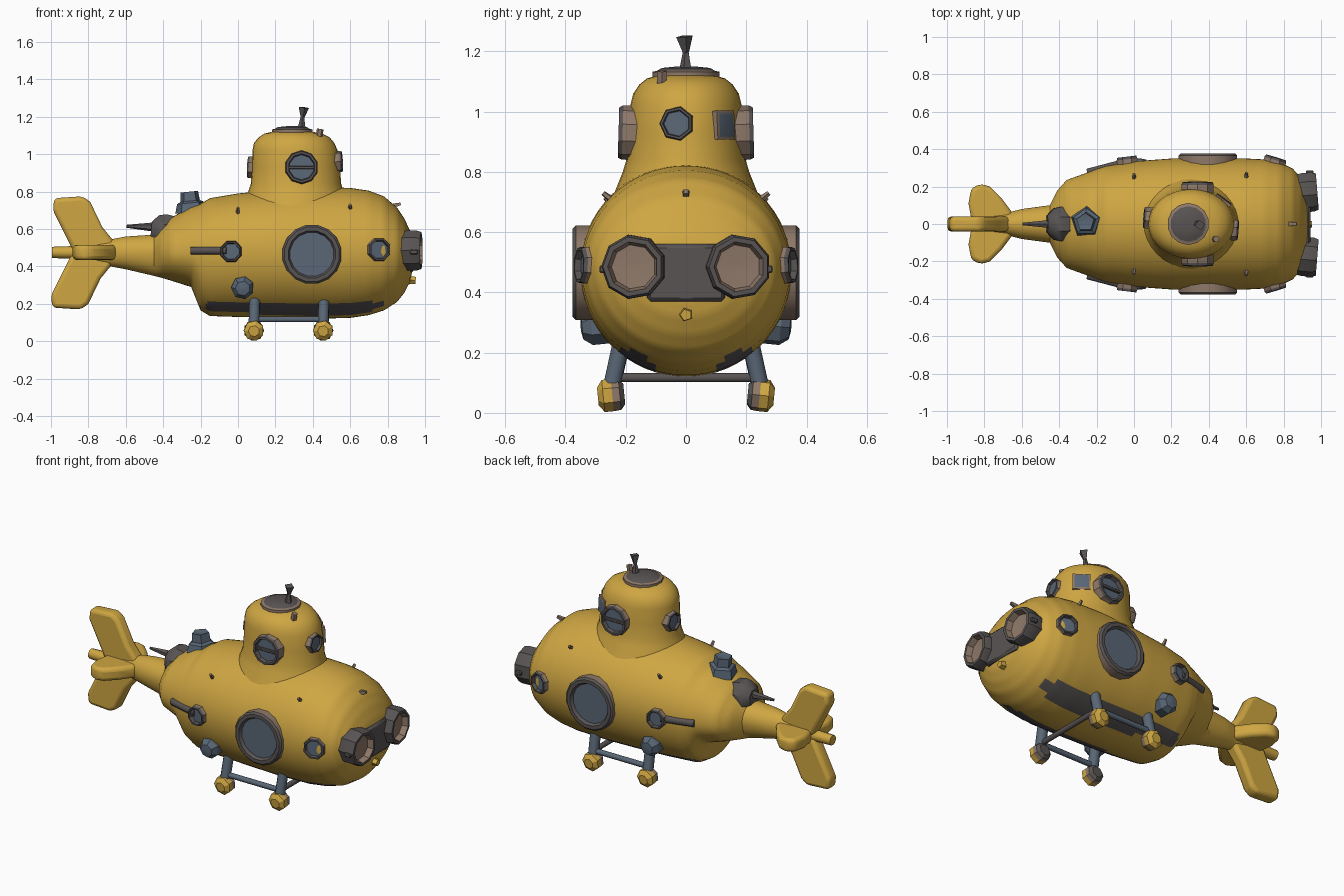
import bpy, bmesh, math
from mathutils import Vector

cube = bpy.data.objects.get("Cube")
if cube:
    bpy.data.objects.remove(cube, do_unlink=True)


def material(name, r, g, b):
    m = bpy.data.materials.new(name)
    m.use_nodes = True
    m.diffuse_color = (r, g, b, 1)
    m.node_tree.nodes["Principled BSDF"].inputs["Base Color"].default_value = (r, g, b, 1)
    return m


MATS = [material("yellow paint", 0.62, 0.38, 0.055), material("dark metal", 0.10, 0.088, 0.088),
        material("blue grey glass", 0.10, 0.135, 0.18), material("worn brown", 0.27, 0.19, 0.14)]
YELLOW, DARK, BLUE, BROWN = range(4)


def finish(name, bm, angle=35):
    bmesh.ops.recalc_face_normals(bm, faces=bm.faces)
    mesh = bpy.data.meshes.new(name)
    bm.to_mesh(mesh)
    bm.free()
    for m in MATS:
        mesh.materials.append(m)
    ob = bpy.data.objects.new(name, mesh)
    bpy.context.collection.objects.link(ob)
    bpy.ops.object.select_all(action='DESELECT')
    ob.select_set(True)
    bpy.context.view_layer.objects.active = ob
    bpy.ops.object.shade_smooth_by_angle(angle=math.radians(angle))
    return ob


def loft(name, rings, mats=None, angle=35, rule=None):
    """Skin closed rings of points and cap both ends; mats gives one colour per band."""
    bm = bmesh.new()
    rows = [[bm.verts.new(p) for p in ring] for ring in rings]
    n = len(rows[0])
    mats = mats or [YELLOW] * (len(rows) - 1)
    for a, b, mat in zip(rows, rows[1:], mats):
        for i in range(n):
            j = (i + 1) % n
            bm.faces.new((a[i], a[j], b[j], b[i])).material_index = mat
    bm.faces.new(rows[0]).material_index = mats[0]
    bm.faces.new(rows[-1]).material_index = mats[-1]
    if rule:
        for f in bm.faces:
            f.material_index = rule(f.calc_center_median())
    return finish(name, bm, angle)


def turned(name, pos, normal, profile, mats, sides=12, angle=35):
    """Revolve (radius, height) pairs around a direction."""
    q = Vector(normal).to_track_quat('Z', 'Y')
    rings = []
    for r, h in profile:
        ring = []
        for i in range(sides):
            t = math.tau * (i + 0.5) / sides
            ring.append(Vector(pos) + q @ Vector((r * math.cos(t), r * math.sin(t), h)))
        rings.append(ring)
    return loft(name, rings, mats, angle)


def rod(name, a, b, r, r2=None, mat=BLUE, sides=8):
    d = Vector(b) - Vector(a)
    return turned(name, a, d, [(r, 0), (r2 or r, d.length)], [mat], sides, 50)


def porthole(name, pos, normal, r, depth, back=0.06, glass=BLUE, sides=12):
    profile = [(r, -back), (r, depth * 0.6), (r * 0.93, depth), (r * 0.8, depth),
               (r * 0.74, depth * 0.35), (0.004, depth * 0.35)]
    return turned(name, pos, normal, profile, [BROWN, DARK, DARK, DARK, glass], sides, 25)


def box(name, lo, hi, mat, bevel=0.01):
    bm = bmesh.new()
    bmesh.ops.create_cube(bm, size=1)
    for v in bm.verts:
        v.co = [(l + h) / 2 + c * (h - l) for l, h, c in zip(lo, hi, v.co)]
    for f in bm.faces:
        f.material_index = mat
    ob = finish(name, bm)
    mod = ob.modifiers.new("bevel", 'BEVEL')
    mod.width = bevel
    return ob


def fin(name, outline, place):
    """Thick plate with rounded edges; place maps (u, v, thickness) to space."""
    rings = [[place(u, v, t) for u, v in outline] for t in (-0.04, 0.04)]
    ob = loft(name, rings, angle=60)
    mod = ob.modifiers.new("bevel", 'BEVEL')
    mod.width, mod.segments = 0.022, 3
    return ob


# Hull: x, half width, bottom, top
ZC = 0.475
stations = [(-0.89, 0.03, 0.44, 0.51), (-0.80, 0.05, 0.42, 0.53), (-0.68, 0.06, 0.40, 0.545),
            (-0.60, 0.08, 0.385, 0.56), (-0.45, 0.10, 0.35, 0.57), (-0.41, 0.18, 0.34, 0.61),
            (-0.36, 0.235, 0.325, 0.66), (-0.25, 0.275, 0.29, 0.72), (-0.20, 0.295, 0.165, 0.735),
            (-0.15, 0.31, 0.135, 0.765), (0.0, 0.335, 0.13, 0.79), (0.2, 0.35, 0.125, 0.81),
            (0.4, 0.352, 0.12, 0.825), (0.6, 0.35, 0.125, 0.82), (0.7, 0.345, 0.14, 0.805),
            (0.78, 0.33, 0.165, 0.775), (0.85, 0.295, 0.21, 0.715), (0.89, 0.25, 0.26, 0.655),
            (0.92, 0.19, 0.32, 0.59), (0.935, 0.11, 0.39, 0.54)]
rings, STEPS, SIDES = [], 4, 64
for a, b in zip(stations, stations[1:]):
    for k in range(STEPS):
        x, w, lo, hi = [p + (q - p) * k / STEPS for p, q in zip(a, b)]
        ring = []
        for i in range(SIDES):
            t = math.tau * i / SIDES
            s = math.sin(t)
            ring.append((x, w * math.cos(t), ZC + s * (hi - ZC if s > 0 else ZC - lo)))
        rings.append(ring)


def hull_paint(c):
    # dark bands low on both sides
    return DARK if -0.18 < c.x < 0.77 and c.z < 0.21 and abs(c.y) > 0.115 else YELLOW


loft("hull", rings, rule=hull_paint, angle=45)

# Tower: z, centre x, half length, half width
tower = [(0.70, 0.31, 0.29, 0.25), (0.80, 0.31, 0.255, 0.21), (0.84, 0.31, 0.242, 0.198),
         (0.93, 0.31, 0.235, 0.19), (1.02, 0.305, 0.228, 0.185), (1.06, 0.30, 0.215, 0.175),
         (1.09, 0.30, 0.19, 0.155), (1.11, 0.295, 0.155, 0.13), (1.122, 0.29, 0.10, 0.09)]
loft("tower", [[(cx + rx * math.cos(math.tau * i / 32), ry * math.sin(math.tau * i / 32), z)
                for i in range(32)] for z, cx, rx, ry in tower], angle=50)

# Hatch and periscope
turned("hatch", (0.29, 0, 1.10), (0, 0, 1),
       [(0.112, 0), (0.112, 0.032), (0.095, 0.036), (0.08, 0.045), (0.03, 0.05)],
       [BROWN, BROWN, DARK, DARK], 14)
rod("antenna_stem", (0.34, 0, 1.14), (0.345, 0, 1.21), 0.022, 0.008, DARK, 5)
rod("antenna_tip", (0.345, 0, 1.195), (0.352, -0.005, 1.25), 0.01, 0.028, DARK, 4)
rod("hatch_hinge", (0.43, -0.08, 1.08), (0.44, -0.08, 1.135), 0.018, mat=BROWN, sides=6)

# Tower windows
porthole("tower_front_window", (0.535, -0.03, 0.96), (1, -0.08, 0.05), 0.058, 0.022, 0.04, sides=7)
porthole("tower_rear_window", (0.077, 0.03, 0.93), (-1, 0.08, 0.05), 0.06, 0.025, 0.04, sides=7)
box_window = turned("tower_corner_window", (0.478, 0.128, 0.955), (0.6, 0.8, 0.05),
                    [(0.068, -0.02), (0.068, 0.006), (0.055, 0.009), (0.004, 0.009)],
                    [BROWN, BROWN, BLUE], 4)

# Front goggles and the bridge between them
box("goggle_bridge", (0.80, -0.13, 0.37), (0.944, 0.13, 0.56), DARK, 0.012)

for s, side in ((1, "left"), (-1, "right")):
    turned(side + "_goggle", (0.925, s * 0.172, 0.485), (1, s * 0.08, 0),
           [(0.095, -0.10), (0.108, -0.02), (0.108, 0.03), (0.10, 0.055), (0.084, 0.055),
            (0.074, 0.02), (0.004, 0.015)],
           [DARK, DARK, DARK, DARK, BROWN, BROWN], 9, 25)
    box(side + "_goggle_lug", (0.92, s * 0.275 - 0.012, 0.465), (0.96, s * 0.275 + 0.012, 0.49), DARK, 0.004)

    # Side portholes
    porthole(side + "_tower_window", (0.34, s * 0.19, 0.93), (0, s, 0.03), 0.09, 0.034, 0.05, sides=10)
    box(side + "_tower_window_bar", (0.27, s * 0.207 - 0.008, 0.922),
        (0.41, s * 0.207 + 0.008, 0.938), DARK, 0.003)
    porthole(side + "_main_window", (0.395, s * 0.349, 0.465), (0, s, 0), 0.16, 0.028, 0.07, sides=16)
    porthole(side + "_front_window", (0.75, s * 0.325, 0.49), (0.3, s, 0.03), 0.065, 0.032, 0.05, sides=8)
    porthole(side + "_rear_window", (-0.035, s * 0.325, 0.48), (-0.12, s, 0), 0.06, 0.035, 0.05, sides=8)

    # Exhaust pipe and side thruster
    rod(side + "_side_pipe", (-0.25, s * 0.275, 0.485), (-0.06, s * 0.325, 0.485), 0.022, mat=DARK)
    turned(side + "_thruster", (0.025, s * 0.27, 0.29), (0, s, -0.1),
           [(0.062, -0.03), (0.062, 0.045), (0.04, 0.075), (0.012, 0.08)], [BLUE] * 3, 7, 20)

    # Landing gear
    for x, end in ((0.085, "rear"), (0.455, "front")):
        rod(f"{side}_{end}_leg", (x + 0.005, s * 0.215, 0.23), (x, s * 0.25, 0.07), 0.03)
        turned(f"{side}_{end}_foot", (x, s * 0.205, 0.063), (0, s, -0.1),
               [(0.035, 0), (0.053, 0.015), (0.055, 0.04), (0.055, 0.07), (0.03, 0.088)],
               [DARK, BROWN, YELLOW, YELLOW], 7, 20)
    rod(side + "_skid_bar", (0.085, s * 0.24, 0.117), (0.47, s * 0.24, 0.117), 0.016)

    # Small side rivets
    rod(side + "_upper_stud", (0.6, s * 0.25, 0.71), (0.6, s * 0.275, 0.73), 0.012, 0.008, BROWN, 5)
    rod(side + "_rear_stud", (0.0, s * 0.24, 0.68), (0.0, s * 0.268, 0.715), 0.012, 0.008, BROWN, 5)

rod("front_cross_bar", (0.455, -0.24, 0.117), (0.455, 0.24, 0.117), 0.016, mat=DARK)

# Nose details
rod("nose_stud", (0.88, 0, 0.33), (0.95, 0, 0.325), 0.028, 0.02, YELLOW, 5)
rod("brow_stud", (0.83, 0, 0.725), (0.87, 0, 0.735), 0.016, 0.01, BROWN, 4)

# Rear deck machinery
turned("deck_box", (-0.25, 0.01, 0.69), (-0.1, 0, 1),
       [(0.09, 0), (0.075, 0.05), (0.055, 0.06), (0.05, 0.11), (0.03, 0.105)], [BLUE] * 4, 5, 20)
turned("tail_collar", (-0.37, 0, 0.585), (-1, 0, 0.1),
       [(0.09, -0.04), (0.10, 0.02), (0.09, 0.06), (0.05, 0.095)], [DARK] * 3, 8)
rod("tail_spike", (-0.42, 0, 0.61), (-0.595, 0, 0.615), 0.028, 0.008, DARK, 6)

# Tail fins
upper = [(-0.88, 0.48), (-0.99, 0.70), (-0.982, 0.765), (-0.83, 0.775),
         (-0.79, 0.745), (-0.725, 0.61), (-0.66, 0.53), (-0.70, 0.46)]
fin("upper_tail_fin", upper, lambda u, v, t: (u, t, v))
fin("lower_tail_fin", upper, lambda u, v, t: (u - 0.01, t, 0.945 - v))
flat = [(-0.66, 0.0), (-0.65, 0.06), (-0.71, 0.14), (-0.77, 0.20), (-0.82, 0.215),
        (-0.87, 0.19), (-0.885, 0.11), (-0.865, 0.0)]
for s, side in ((1, "left"), (-1, "right")):
    fin(side + "_tail_plane", flat, lambda u, v, t: (u, s * v, 0.475 + t))
rod("tail_boom_end", (-0.85, 0, 0.475), (-0.995, 0, 0.475), 0.035, 0.03, YELLOW, 10)
